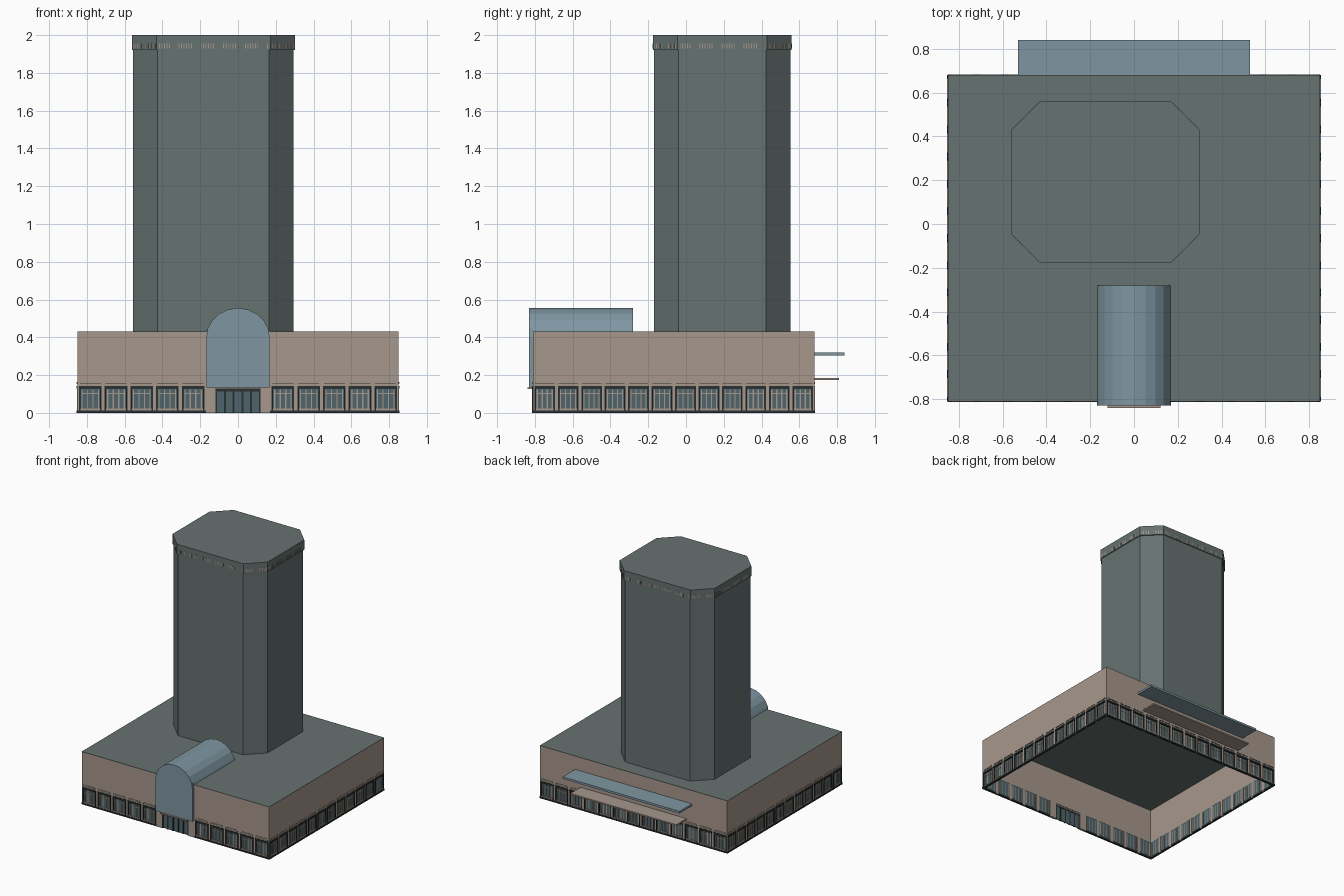
import bpy, bmesh, math
from mathutils import Matrix, Vector

cube = bpy.data.objects.get("Cube")
if cube:
    bpy.data.objects.remove(cube, do_unlink=True)


def material(name, r, g, b):
    m = bpy.data.materials.new(name)
    m.use_nodes = True
    lin = [(c / 255) ** 2.2 for c in (r, g, b)] + [1]
    m.diffuse_color = lin
    m.node_tree.nodes["Principled BSDF"].inputs["Base Color"].default_value = lin
    return m


STONE = material("warm stone", 165, 150, 139)
SLATE = material("slate green", 102, 114, 112)
BLUE = material("blue glazing", 126, 149, 160)
GLASS = material("window glass", 80, 100, 106)
DARK = material("dark metal", 46, 52, 52)


def finish(name, bm, mat):
    bmesh.ops.recalc_face_normals(bm, faces=bm.faces)
    mesh = bpy.data.meshes.new(name)
    bm.to_mesh(mesh)
    bm.free()
    mesh.materials.append(mat)
    obj = bpy.data.objects.new(name, mesh)
    bpy.context.collection.objects.link(obj)
    return obj


def boxes(name, mat, spans, frame=Matrix()):
    """One object from boxes given as (x0, x1, y0, y1, z0, z1) in a frame."""
    bm = bmesh.new()
    for x0, x1, y0, y1, z0, z1 in spans:
        size = Matrix.Diagonal((x1 - x0, y1 - y0, z1 - z0, 1))
        mid = Matrix.Translation(((x0 + x1) / 2, (y0 + y1) / 2, (z0 + z1) / 2))
        bmesh.ops.create_cube(bm, size=1, matrix=frame @ mid @ size)
    return finish(name, bm, mat)


def prism(name, mat, outline, direction):
    """Extrude a closed outline of 3D points along a direction."""
    bm = bmesh.new()
    face = bm.faces.new([bm.verts.new(p) for p in outline])
    new = bmesh.ops.extrude_face_region(bm, geom=[face], use_keep_orig=True)["geom"]
    bmesh.ops.translate(bm, vec=direction,
                        verts=[v for v in new if isinstance(v, bmesh.types.BMVert)])
    return finish(name, bm, mat)


HX, Y0, Y1, ROOF = 0.85, -0.81, 0.68, 0.43
MID = (Y0 + Y1) / 2
PIER_TOP = 0.138
DOOR = 0.17


def facade(side, centre, angle, half, bays):
    """Wall with a ground floor arcade; local x runs along it, -y faces out."""
    frame = Matrix.Translation(centre) @ Matrix.Rotation(angle, 4, "Z")
    wall = [(-half, half, 0, 0.01, PIER_TOP, ROOF - 0.002)]
    panes, bars, metal, hoods = [], [], [], []
    for start, end, count in bays:
        pitch = (end - start) / count
        w = pitch * 0.41
        panes.append((start, end, 0.008, 0.012, 0.01, PIER_TOP))
        for i in range(count):
            c = start + (i + 0.5) * pitch
            wall += [(c - pitch / 2, c - w, 0, 0.014, 0, PIER_TOP),
                     (c + w, c + pitch / 2, 0, 0.014, 0, PIER_TOP)]
            # window bars, sill and side frames
            bars += [(c + k * w - 0.003, c + k * w + 0.003, 0.004, 0.013, 0.02, 0.125)
                     for k in (-0.78, -0.26, 0.26, 0.78)]
            bars += [(c - w, c + w, 0.001, 0.01, 0.012, 0.022),
                     (c - w * 0.78, c + w * 0.78, 0.004, 0.009, 0.1, 0.105)]
            metal += [(c + s * w - 0.004, c + s * w + 0.004, -0.002, 0.01, 0.012, 0.13)
                      for s in (-1, 1)]
            # dark lintel with pale hood above
            metal += [(c - w - 0.004, c + w + 0.004, -0.004, 0.01, 0.128, 0.142),
                      (c - w, c + w, -0.002, 0.005, 0.152, 0.155)]
            hoods.append((c - w * 0.9, c + w * 0.9, -0.004, 0.005, 0.155, 0.163))
        metal.append((start, end, -0.004, 0.014, 0, 0.012))
    boxes(side + "_wall", STONE, wall, frame)
    boxes(side + "_window_glass", GLASS, panes, frame)
    boxes(side + "_window_bars", STONE, bars, frame)
    boxes(side + "_window_frames", DARK, metal, frame)
    boxes(side + "_window_hoods", STONE, hoods, frame)


# podium walls and roof
HALF_DEPTH = (Y1 - Y0) / 2
facade("front", (0, Y0, 0), 0, HX, [(-HX, -DOOR, 5), (DOOR, HX, 5)])
facade("back", (0, Y1, 0), math.pi, HX, [(-HX, HX, 13)])
facade("left", (HX, MID, 0), math.pi / 2, HALF_DEPTH, [(-HALF_DEPTH, HALF_DEPTH, 12)])
facade("right", (-HX, MID, 0), -math.pi / 2, HALF_DEPTH, [(-HALF_DEPTH, HALF_DEPTH, 12)])
boxes("podium_roof", SLATE, [(-HX, HX, Y0, Y1, ROOF - 0.003, ROOF)])

# entrance doors and surround
boxes("entrance_surround", STONE,
      [(s * 0.145 - 0.025, s * 0.145 + 0.025, Y0 - 0.005, Y0 + 0.014, 0, PIER_TOP)
       for s in (-1, 1)])
boxes("entrance_glass", GLASS, [(-0.12, 0.12, Y0 + 0.004, Y0 + 0.01, 0, 0.126)])
boxes("entrance_frames", DARK,
      [(x - 0.005, x + 0.005, Y0 - 0.002, Y0 + 0.012, 0, 0.12)
       for x in [-0.115 + 0.046 * i for i in range(6)]]
      + [(-0.12, 0.12, Y0 - 0.002, Y0 + 0.012, 0.113, 0.126)])
boxes("entrance_canopy", STONE, [(-0.12, 0.12, Y0 - 0.03, Y0 + 0.01, 0.126, 0.135)])

# barrel vault: glazed front bay and rooftop arch
R, SPRING, STEPS = 0.168, 0.40, 10
ARC = [(R * math.cos(math.pi * i / STEPS), SPRING + 0.155 * math.sin(math.pi * i / STEPS))
       for i in range(STEPS + 1)]
front_y = Y0 - 0.02
prism("entrance_bay", BLUE,
      [(x, front_y, z) for x, z in [(-R, 0.135), (R, 0.135)] + ARC], Vector((0, 0.019, 0)))
prism("rooftop_vault", BLUE,
      [(x, front_y + 0.019, z) for x, z in [(-R, ROOF - 0.001), (R, ROOF - 0.001)]
       + [p for p in ARC if p[1] > ROOF]], Vector((0, 0.531, 0)))

# rear canopies
boxes("rear_upper_canopy", BLUE, [(-0.53, 0.53, Y1, 0.84, 0.303, 0.32)])
boxes("rear_lower_canopy", STONE, [(-0.48, 0.48, Y1, 0.81, 0.175, 0.186)])


def octagon(grow, z):
    x0, x1, y0, y1, c = -0.555 - grow, 0.295 + grow, -0.17 - grow, 0.553 + grow, 0.13
    return [Vector(p + (z,)) for p in
            [(x0 + c, y0), (x1 - c, y0), (x1, y0 + c), (x1, y1 - c),
             (x1 - c, y1), (x0 + c, y1), (x0, y1 - c), (x0, y0 + c)]]


# tower with a slightly wider crown
prism("tower_shaft", SLATE, octagon(0, ROOF - 0.002), Vector((0, 0, 1.5)))
prism("tower_crown", SLATE, octagon(0.006, 1.92), Vector((0, 0, 0.08)))

# pale dentils in broken runs around the crown
ring = octagon(0.006, 1.942)
for n, a in enumerate(ring):
    edge = ring[(n + 1) % 8] - a
    frame = Matrix.Translation(a) @ Matrix.Rotation(math.atan2(edge.y, edge.x), 4, "Z")
    count = int(edge.length / 0.013)
    boxes("crown_dentils_%d" % (n + 1), STONE,
          [(i * 0.013, i * 0.013 + 0.005, -0.001, 0.002, -0.013, 0.013)
           for i in range(1, count) if i % 9 < 6], frame)
